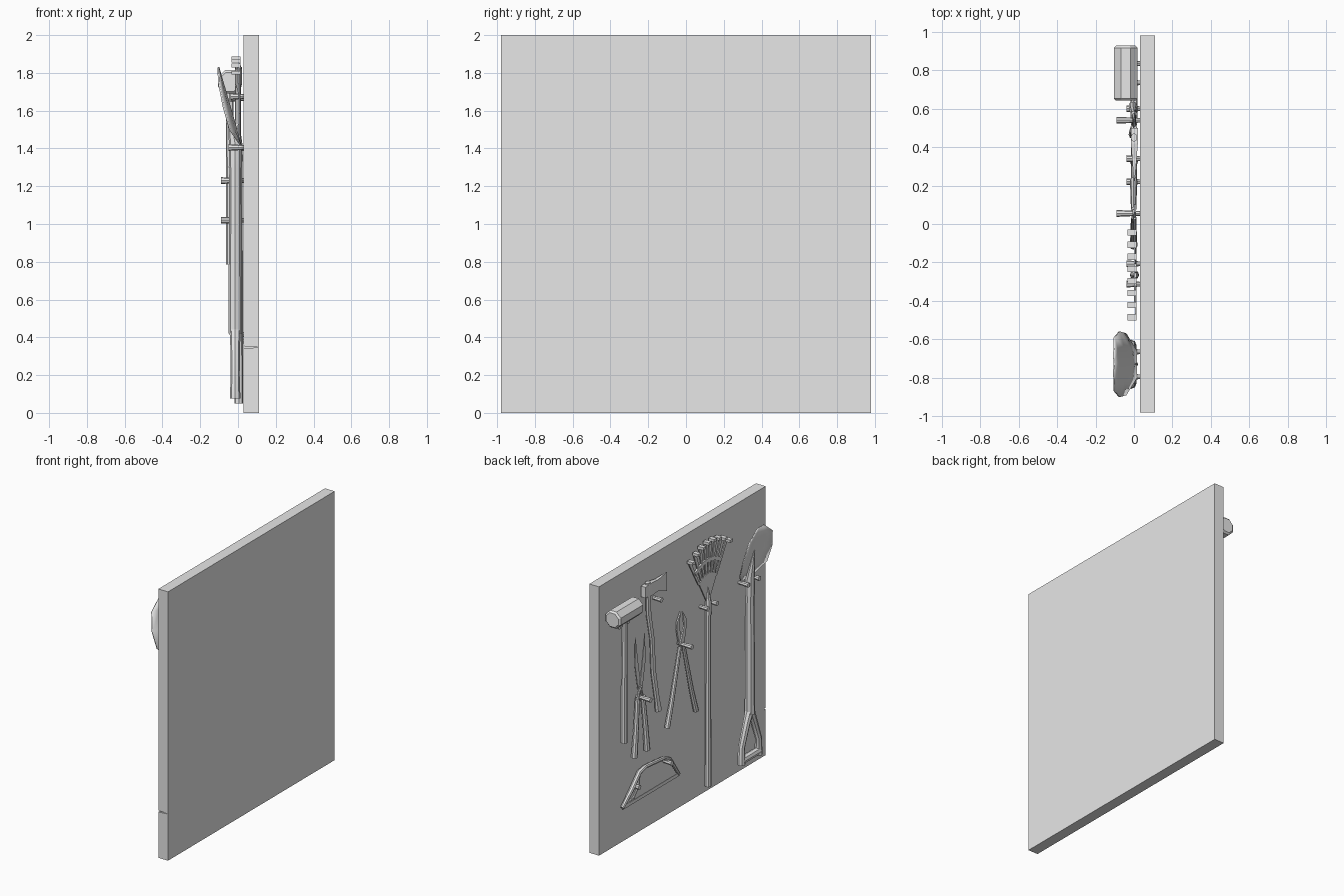
import bpy, bmesh, math
from mathutils import Vector, Matrix

old = bpy.data.objects.get("Cube")
if old:
    bpy.data.objects.remove(old, do_unlink=True)

GREY = (0.8, 0.8, 0.8, 1.0)
grey = bpy.data.materials.new("plain_grey")
grey.use_nodes = True
grey.diffuse_color = GREY
grey.node_tree.nodes["Principled BSDF"].inputs["Base Color"].default_value = GREY


def finish(obj, smooth=False):
    obj.data.materials.clear()
    obj.data.materials.append(grey)
    bpy.ops.object.select_all(action="DESELECT")
    obj.select_set(True)
    bpy.context.view_layer.objects.active = obj
    if smooth:
        bpy.ops.object.shade_smooth_by_angle(angle=math.radians(40))
    return obj


def from_bmesh(name, bm, smooth=False):
    bmesh.ops.recalc_face_normals(bm, faces=bm.faces)
    mesh = bpy.data.meshes.new(name)
    bm.to_mesh(mesh)
    bm.free()
    obj = bpy.data.objects.new(name, mesh)
    bpy.context.collection.objects.link(obj)
    return finish(obj, smooth)


def plate(name, outline, x0, x1):
    """Flat (y, z) outline given thickness along x."""
    bm = bmesh.new()
    face = bm.faces.new([bm.verts.new((x0, y, z)) for y, z in outline])
    new = bmesh.ops.extrude_face_region(bm, geom=[face])["geom"]
    moved = [v for v in new if isinstance(v, bmesh.types.BMVert)]
    bmesh.ops.translate(bm, verts=moved, vec=(x1 - x0, 0, 0))
    return from_bmesh(name, bm)


def box(name, x, y, z):
    return plate(name, [(y[0], z[0]), (y[1], z[0]), (y[1], z[1]), (y[0], z[1])], *x)


def rod(name, points, closed=False):
    """Round bar through (x, y, z, radius) points."""
    curve = bpy.data.curves.new(name, "CURVE")
    curve.dimensions = "3D"
    curve.bevel_depth = 1.0
    curve.bevel_resolution = 2
    curve.use_fill_caps = True
    spline = curve.splines.new("POLY")
    spline.points.add(len(points) - 1)
    spline.use_cyclic_u = closed
    for p, (x, y, z, r) in zip(spline.points, points):
        p.co = (x, y, z, 1)
        p.radius = r
    obj = bpy.data.objects.new(name, curve)
    bpy.context.collection.objects.link(obj)
    finish(obj)
    bpy.ops.object.convert(target="MESH")
    return finish(bpy.context.view_layer.objects.active, True)


def peg(name, y, z, tip=-0.04):
    rod(name, [(0.035, y, z, 0.012), (tip, y, z, 0.018)])


# Board, with a small nick in one edge
board = box("board", (0.03, 0.11), (-0.98, 0.98), (0, 2))
bm = bmesh.new()
rim = [bm.verts.new(p) for p in ((0.02, -0.99, 0.34), (0.02, -0.99, 0.354), (0.11, -0.99, 0.347))]
deep = [bm.verts.new(v.co + Vector((0, 0.025, 0))) for v in rim]
bm.faces.new(rim)
bm.faces.new(deep)
for i in range(3):
    j = (i + 1) % 3
    bm.faces.new((rim[i], rim[j], deep[j], deep[i]))
cutter = from_bmesh("nick_cutter", bm)
cutter.hide_render = True
cutter.hide_set(True)
nick = board.modifiers.new("nick", "BOOLEAN")
nick.operation = "DIFFERENCE"
nick.object = cutter

# Sledgehammer
bm = bmesh.new()
turn = Matrix.Translation((-0.043, 0.785, 1.752)) @ Matrix.Rotation(math.pi / 2, 4, "X") @ Matrix.Rotation(math.pi / 8, 4, "Z")
bmesh.ops.create_cone(bm, cap_ends=True, segments=8, radius1=0.0675, radius2=0.0675, depth=0.286, matrix=turn)
caps = [e for f in bm.faces if abs(f.normal.y) > 0.9 for e in f.edges]
bmesh.ops.bevel(bm, geom=caps, offset=0.012, segments=1, affect="EDGES")
from_bmesh("sledge_head", bm)
rod("sledge_handle", [(-0.04, 0.785, 0.785, 0.023), (-0.04, 0.785, 1.2, 0.023), (-0.045, 0.785, 1.72, 0.019)])
for side in (-1, 1):
    peg("sledge_peg", 0.785 + side * 0.05, 1.665)

# Axe: wedge head tapering to its edge, slim curved handle
bm = bmesh.new()
sections = [(0.5, 0.018, 1.745, 1.825), (0.42, 0.018, 1.735, 1.83),
            (0.34, 0.012, 1.735, 1.82), (0.225, 0.002, 1.69, 1.83)]
rings = [[bm.verts.new((0.002 + s * w, y, z)) for s, z in ((-1, lo), (1, lo), (1, hi), (-1, hi))]
         for y, w, lo, hi in sections]
for a, b in zip(rings, rings[1:]):
    for i in range(4):
        j = (i + 1) % 4
        bm.faces.new((a[i], a[j], b[j], b[i]))
bm.faces.new(rings[0])
bm.faces.new(rings[-1])
from_bmesh("axe_head", bm)
axe = rod("axe_handle", [(0, 0.325, 0.84, 0.028), (0, 0.34, 0.92, 0.022), (0, 0.385, 1.15, 0.022),
                         (0, 0.4, 1.4, 0.02), (0, 0.44, 1.6, 0.022), (0, 0.45, 1.84, 0.022)])
axe.scale.x = 0.75
peg("axe_peg", 0.34, 1.675)

# Hedge shears
for s in (-1, 1):
    y = 0.54
    rod("shears_handle", [(-0.005, y + s * 0.075, 0.6, 0.023), (-0.005, y + s * 0.055, 0.8, 0.019),
                          (0, y + s * 0.032, 1.02, 0.017)])
    rod("shears_tang", [(0, y + s * 0.032, 1.0, 0.01), (0, y - s * 0.005, 1.11, 0.01)])
    plate("shears_blade", [(y - s * 0.015, 1.08), (y + s * 0.02, 1.08), (y + s * 0.055, 1.27),
                           (y + s * 0.05, 1.48), (y + s * 0.025, 1.32)], -0.002 + s * 0.004, 0.004 + s * 0.004)
peg("shears_peg", 0.54, 1.02, -0.09)

# Loppers
for s in (-1, 1):
    y = 0.055
    rod("lopper_handle", [(-0.002, y + s * 0.17, 0.67, 0.02), (-0.002, y + s * 0.115, 0.85, 0.017),
                          (-0.002, y + s * 0.02, 1.22, 0.014)])
    plate("lopper_jaw", [(y - s * 0.02, 1.24), (y + s * 0.025, 1.24), (y + s * 0.05, 1.35),
                         (y + s * 0.045, 1.41), (y + s * 0.005, 1.47), (y + s * 0.022, 1.36)],
          -0.004 + s * 0.005, 0.006 + s * 0.005)
peg("lopper_peg", 0.055, 1.23, -0.09)

# Bow saw
rod("saw_bow", [(0, 0.75, 0.275, 0.014), (0, 0.64, 0.37, 0.018), (0, 0.55, 0.465, 0.018), (0, 0.48, 0.48, 0.015),
                (0, 0.26, 0.46, 0.015), (0, 0.19, 0.425, 0.015), (0, 0.085, 0.275, 0.012)])
rod("saw_guard", [(0, 0.72, 0.29, 0.009), (0, 0.62, 0.3, 0.009), (0, 0.56, 0.37, 0.009), (0, 0.55, 0.455, 0.009)])
box("saw_blade", (-0.003, 0.003), (0.08, 0.75), (0.26, 0.285))
peg("saw_peg_back", 0.6, 0.38)
peg("saw_peg_front", 0.22, 0.415)

# Leaf rake: sheet, flat tines, cross band and bent tips fanning from one hub
HUB = Vector((-0.265, 1.40))
tips = []
for i in range(8):
    dy = 0.22 - i * 0.44 / 7
    tips.append(Vector((HUB.x + dy, 1.88 - 1.6 * dy * dy)))


def fan(f):
    return [tuple(HUB.lerp(t, f)) for t in tips]


plate("rake_sheet", fan(0.06) + fan(0.48)[::-1], 0.004, 0.012)
plate("rake_band", fan(0.66) + fan(0.72)[::-1], 0.0, 0.014)
for tip in tips:
    root = HUB.lerp(tip, 0.45)
    plate("rake_tine", [(root.x - 0.009, root.y), (root.x + 0.009, root.y),
                        (tip.x + 0.015, tip.y), (tip.x - 0.015, tip.y)], 0.004, 0.012)
    box("rake_tip", (-0.035, 0.012), (tip.x - 0.016, tip.x + 0.016), (tip.y - 0.012, tip.y + 0.008))
rod("rake_ferrule", [(0.002, HUB.x, 1.33, 0.024), (0.002, HUB.x, 1.42, 0.022), (0.004, HUB.x, 1.53, 0.004)])
rod("rake_handle", [(0.004, HUB.x, 0.05, 0.023), (0.004, HUB.x, 1.36, 0.02)])
for s in (-1, 1):
    peg("rake_peg", -0.26 + s * 0.053, 1.4)

# Shovel: dished blade, tapered socket, shaft and D grip
Y = -0.73
rows = [(1.42, 0.012, 0.07, 0.0), (1.5, -0.008, 0.16, 0.035), (1.62, -0.042, 0.17, 0.035),
        (1.75, -0.08, 0.14, 0.022), (1.83, -0.103, 0.04, 0.002)]
bm = bmesh.new()
grid = [[bm.verts.new((x - dish * abs(t) ** 1.5, Y + w * t, z)) for t in (-1, -0.5, 0, 0.5, 1)]
        for z, x, w, dish in rows]
for a, b in zip(grid, grid[1:]):
    for i in range(4):
        bm.faces.new((a[i], a[i + 1], b[i + 1], b[i]))
blade = from_bmesh("shovel_blade", bm, True)
thick = blade.modifiers.new("thickness", "SOLIDIFY")
thick.thickness = 0.008
thick.offset = 0
rod("shovel_socket", [(-0.015, Y, 1.3, 0.034), (-0.015, Y, 1.42, 0.033), (-0.052, Y, 1.64, 0.005)])
rod("shovel_shaft", [(-0.015, Y, 0.42, 0.036), (-0.015, Y, 1.32, 0.031)])
for s in (-1, 1):
    rod("shovel_grip_arm", [(-0.015, Y + s * 0.005, 0.44, 0.03), (-0.015, Y + s * 0.04, 0.36, 0.026),
                            (-0.015, Y + s * 0.1, 0.2, 0.024), (-0.015, Y + s * 0.1, 0.075, 0.028)])
    peg("shovel_peg", Y + s * 0.065, 1.405, -0.05)
rod("shovel_grip_bar", [(-0.015, Y - 0.1, 0.105, 0.028), (-0.015, Y + 0.1, 0.105, 0.028)])
